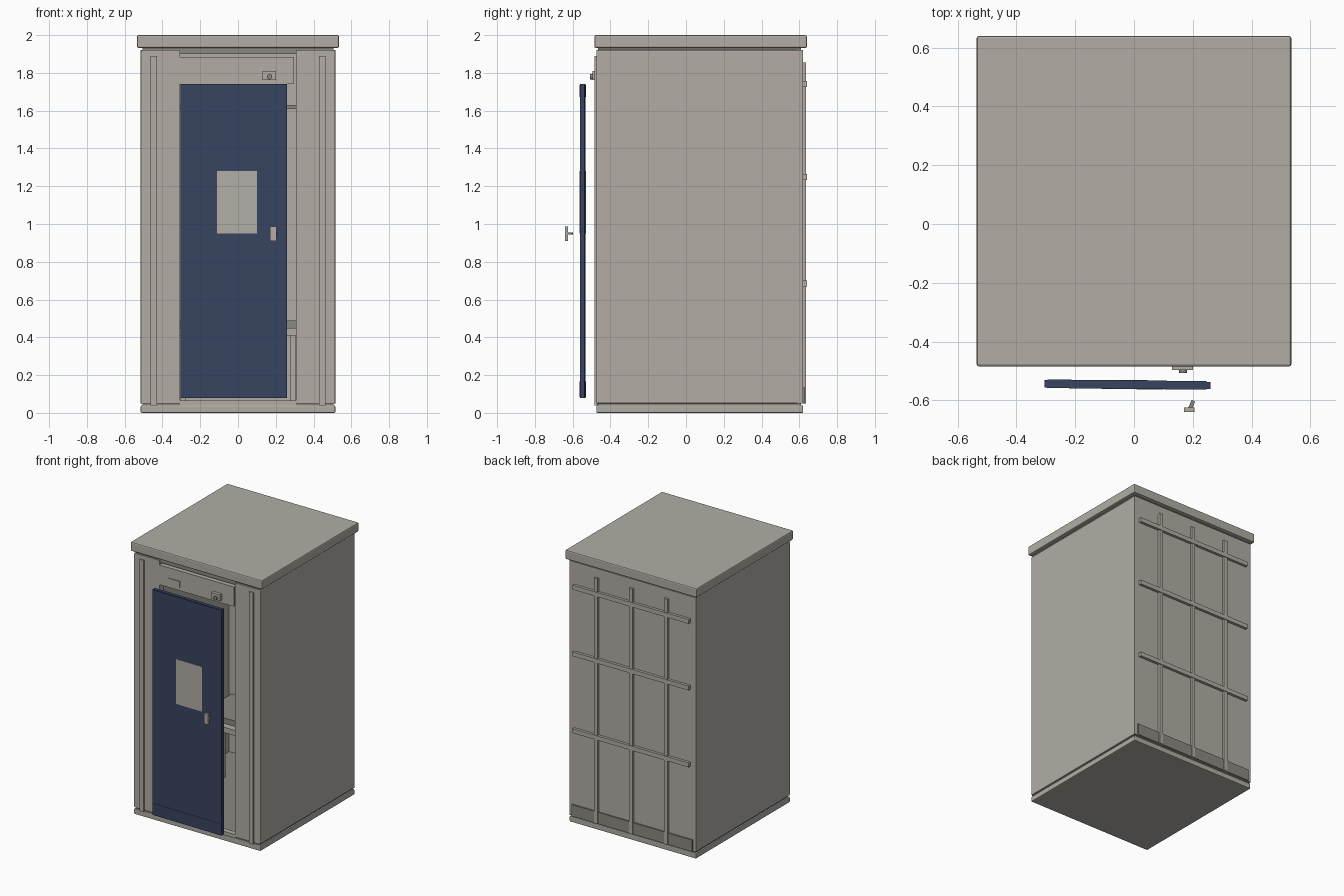
import bpy
from math import radians
from mathutils import Vector

if "Cube" in bpy.data.objects:
    bpy.data.objects.remove(bpy.data.objects["Cube"])


def material(name, r, g, b):
    m = bpy.data.materials.new(name)
    m.use_nodes = True
    m.diffuse_color = (r, g, b, 1)
    m.node_tree.nodes["Principled BSDF"].inputs["Base Color"].default_value = (r, g, b, 1)
    return m


grey = material("warm_grey", 0.445, 0.42, 0.378)
dark = material("dark_grey", 0.26, 0.247, 0.222)
blue = material("navy_blue", 0.038, 0.056, 0.115)


def box(name, x, y, z, mat=grey, bevel=0):
    """Box from its (min, max) range on each axis."""
    bpy.ops.mesh.primitive_cube_add(size=1)
    ob = bpy.context.object
    ob.name = name
    lo, hi = Vector((x[0], y[0], z[0])), Vector((x[1], y[1], z[1]))
    for v in ob.data.vertices:
        v.co = v.co * (hi - lo)
    ob.location = (lo + hi) / 2
    ob.data.materials.append(mat)
    if bevel:
        mod = ob.modifiers.new("edge", 'BEVEL')
        mod.width, mod.segments = bevel, 2
    return ob


def cylinder(name, centre, radius, depth, mat=grey):
    """Cylinder lying along y."""
    bpy.ops.mesh.primitive_cylinder_add(vertices=20, radius=radius, depth=depth,
                                        location=centre, rotation=(radians(90), 0, 0))
    ob = bpy.context.object
    ob.name = name
    ob.data.materials.append(mat)
    bpy.ops.object.shade_smooth_by_angle()
    return ob


W, FRONT, BACK = 0.515, -0.475, 0.62
LOW, HIGH = 0.05, 1.92
IN = W - 0.03

# Base, floor, ceiling and roof
box("base", (-W, W), (FRONT, BACK), (0, 0.04), grey, 0.006)
box("floor", (-0.505, 0.505), (FRONT + 0.01, BACK - 0.01), (0.035, 0.06), dark)
box("ceiling", (-0.505, 0.505), (FRONT + 0.01, BACK - 0.01), (1.9, 1.94), dark)
box("roof", (-0.535, 0.535), (-0.485, 0.64), (1.932, 2.0), grey, 0.008)

# Walls, front columns and their raised strips
box("back_wall", (-W, W), (BACK - 0.03, BACK), (LOW, HIGH))
for side, s in (("left", 1), ("right", -1)):
    def span(a, b):
        return sorted((s * a, s * b))
    box(side + "_wall", span(IN, W), (FRONT, BACK), (LOW, HIGH), grey, 0.006)
    box(side + "_front_column", span(0.308, W - 0.008), (FRONT, FRONT + 0.05), (LOW, HIGH))
    box(side + "_column_strip", span(0.428, 0.463), (-0.485, FRONT), (0.04, 1.89))

# Header with its sign plate and lock
box("header", (-0.308, 0.297), (-0.472, -0.43), (1.74, 1.885))
box("header_plate", (-0.238, -0.142), (-0.478, -0.471), (1.763, 1.81))
box("lock_plate", (0.13, 0.2), (-0.496, -0.471), (1.763, 1.81))
cylinder("lock_knob", (0.167, -0.5, 1.78), 0.014, 0.014, dark)
box("threshold", (-0.308, 0.308), (FRONT + 0.005, -0.43), (0.04, 0.065))

# Door parts share one slight swing
door = [
    box("door", (-0.305, 0.26), (-0.559, -0.534), (0.08, 1.74), blue),
    box("door_window", (-0.11, 0.1), (-0.562, -0.531), (0.95, 1.28), grey),
    box("door_bottom_trim", (-0.295, 0.247), (-0.561, -0.532), (0.083, 0.167), blue),
    box("door_top_trim", (-0.295, 0.247), (-0.561, -0.532), (1.672, 1.735), blue),
]
for part in door:
    part.rotation_euler.z = radians(-0.6)
    part.location.y -= part.location.x * 0.0105

# Door handle
box("handle_plate", (0.17, 0.205), (-0.64, -0.624), (0.91, 0.987))
stem = box("handle_stem", (0.19, 0.203), (-0.628, -0.6), (0.944, 0.956), dark)
stem.rotation_euler.z = radians(-25)

# Bench and rail inside
box("bench_top", (-IN, IN), (0.2, BACK - 0.03), (0.41, 0.45))
box("bench_cushion", (-IN + 0.02, IN - 0.02), (0.25, BACK - 0.03), (0.45, 0.49), dark)
for x in (-0.45, -0.29, 0.29, 0.45):
    box("bench_leg", (x - 0.015, x + 0.015), (0.22, 0.25), (0.06, 0.41))
box("back_rail", (-IN, IN), (0.56, BACK - 0.03), (1.61, 1.63), dark)

# Back lattice and kick plate
box("back_kick_plate", (-0.49, 0.49), (BACK, 0.63), (LOW, 0.135), dark)
for x in (-0.28, 0.005, 0.29):
    box("back_upright", (x - 0.015, x + 0.015), (BACK, 0.636), (LOW, 1.855))
for z in (0.685, 1.25, 1.74):
    box("back_crossbar", (-0.47, 0.475), (BACK, 0.64), (z - 0.016, z + 0.016))
